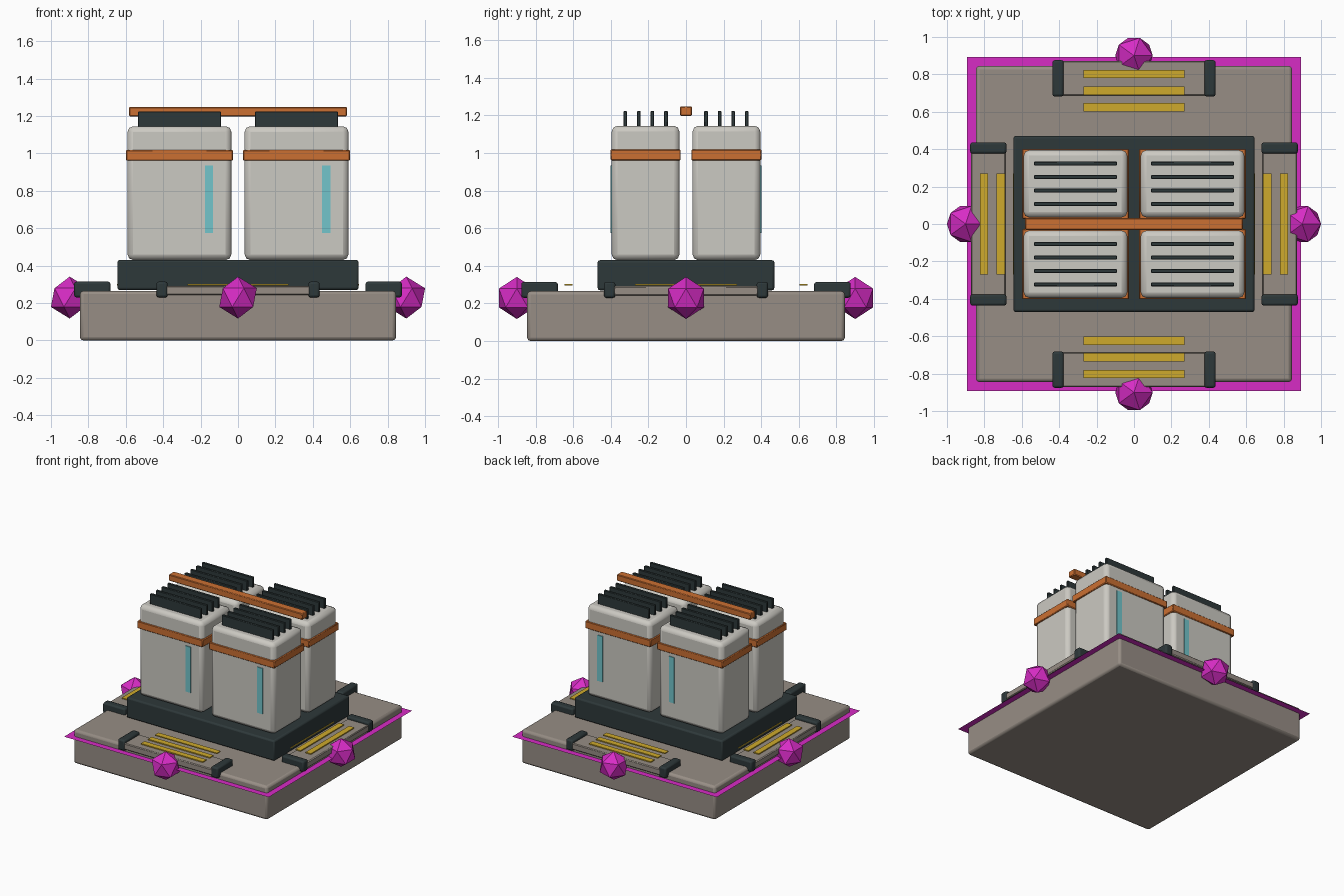
import bpy, bmesh, math
from mathutils import Matrix

if "Cube" in bpy.data.objects:
    bpy.data.objects.remove(bpy.data.objects["Cube"])


def material(name, rgb):
    m = bpy.data.materials.new(name)
    m.diffuse_color = (*rgb, 1)
    m.use_nodes = True
    m.node_tree.nodes["Principled BSDF"].inputs["Base Color"].default_value = m.diffuse_color
    return m


TAUPE = material("taupe stone", (0.31, 0.27, 0.235))
PALE = material("pale metal", (0.60, 0.585, 0.54))
DARK = material("dark slate", (0.027, 0.04, 0.042))
ORANGE = material("orange copper", (0.60, 0.16, 0.032))
YELLOW = material("hazard yellow", (0.62, 0.40, 0.025))
TEAL = material("teal glass", (0.17, 0.56, 0.60))
MAGENTA = material("magenta", (0.68, 0.025, 0.56))


def finish(bm, name, mat):
    mesh = bpy.data.meshes.new(name)
    bm.to_mesh(mesh)
    bm.free()
    mesh.materials.append(mat)
    ob = bpy.data.objects.new(name, mesh)
    bpy.context.collection.objects.link(ob)
    return ob


def box(name, mat, centre, size, bevel=0.0, segments=2, turn=0.0):
    """Box resting at centre, optionally bevelled, then swung about the z axis."""
    bm = bmesh.new()
    bmesh.ops.create_cube(bm, size=1, matrix=Matrix.Translation(centre) @ Matrix.Diagonal((*size, 1)))
    bm.transform(Matrix.Rotation(turn, 4, 'Z'))
    ob = finish(bm, name, mat)
    if bevel:
        mod = ob.modifiers.new("soft edges", 'BEVEL')
        mod.width = bevel
        mod.segments = segments
    return ob


# Base slab and plinth
box("base_slab", TAUPE, (0, 0, 0.1325), (1.69, 1.69, 0.265), 0.018)
box("plinth", DARK, (0, 0, 0.35), (1.29, 0.94, 0.16), 0.012)

# Thin border sheet around the slab
bm = bmesh.new()
bmesh.ops.create_grid(bm, x_segments=1, y_segments=1, size=0.892,
                      matrix=Matrix.Translation((0, 0, 0.215)))
finish(bm, "border_sheet", MAGENTA)

# Docking pad, end clamps, stripes and connector gem on each side
for i, side in enumerate(("front", "right", "back", "left")):
    turn = i * math.pi / 2
    box(side + "_pad", TAUPE, (0, -0.78, 0.267), (0.77, 0.185, 0.05), 0.006, 1, turn)
    for s in (-1, 1):
        box(side + "_clamp", DARK, (s * 0.406, -0.779, 0.272), (0.06, 0.194, 0.084), 0.012, 2, turn)
    for y in (-0.625, -0.713, -0.802):
        box(side + "_stripe", YELLOW, (0, y, 0.299), (0.54, 0.045, 0.008), turn=turn)
    bm = bmesh.new()
    x, y = 0.9 * math.sin(turn), -0.9 * math.cos(turn)
    bmesh.ops.create_icosphere(bm, subdivisions=1, radius=0.112,
                               matrix=Matrix.Translation((x, y, 0.229)))
    finish(bm, side + "_connector_gem", MAGENTA)

# Four canisters, each with a band, a gauge window and cooling fins
for sx in (-1, 1):
    for sy in (-1, 1):
        cx, cy = sx * 0.313, sy * 0.215
        box("canister", PALE, (cx, cy, 0.7875), (0.555, 0.36, 0.715), 0.03, 2)
        box("canister_band", ORANGE, (cx, cy, 0.99), (0.572, 0.374, 0.058), 0.005, 1)
        box("gauge_window", TEAL, (cx + 0.158, cy + sy * 0.182, 0.755), (0.045, 0.009, 0.36))
        for k in range(4):
            box("cooling_fin", DARK, (cx, cy + (k - 1.5) * 0.072, 1.18), (0.444, 0.02, 0.086), 0.003, 1)

# Bus bar over the canisters
box("bus_bar", ORANGE, (0, 0, 1.223), (1.165, 0.064, 0.05), 0.005, 1)

# Smooth the bevels while keeping the edges sharp
for ob in bpy.context.collection.objects:
    ob.select_set(bool(ob.modifiers))
    if ob.modifiers:
        bpy.context.view_layer.objects.active = ob
bpy.ops.object.shade_smooth_by_angle(angle=math.radians(30))
